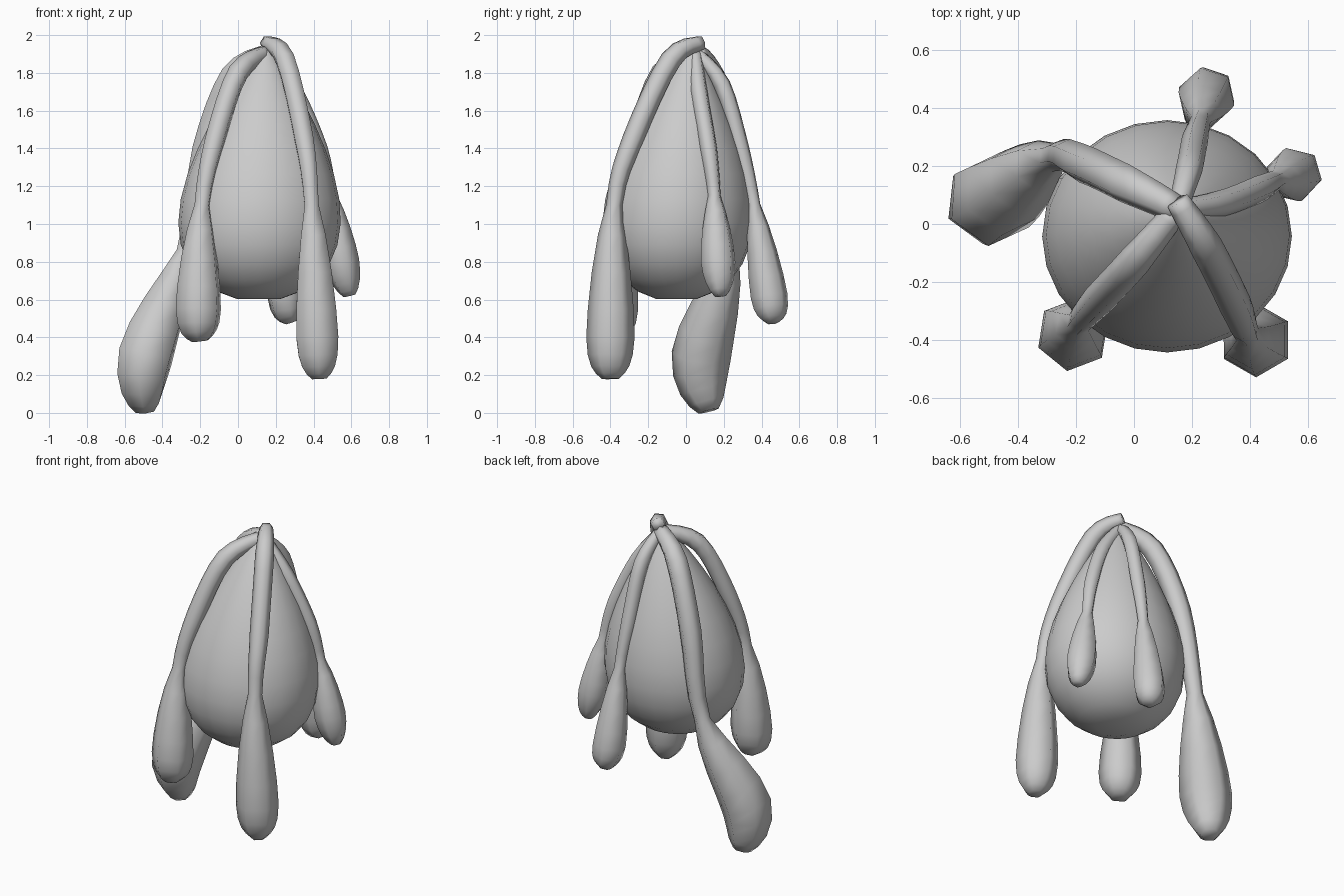
import bpy, bmesh, math
from mathutils import Vector, geometry

cube = bpy.data.objects.get("Cube")
if cube:
    bpy.data.objects.remove(cube)

grey = bpy.data.materials.new("plain_grey")
grey.use_nodes = True
colour = (0.6, 0.6, 0.6, 1)
grey.diffuse_color = colour
grey.node_tree.nodes["Principled BSDF"].inputs["Base Color"].default_value = colour


def ring(centre, across, normal, sides):
    """Closed polygon around a centre, spanned by two half-axes."""
    turns = [math.tau * i / sides for i in range(sides)]
    return [centre + across * math.cos(t) + normal * math.sin(t) for t in turns]


def loft(name, rings):
    """Skin a list of equal-sided rings and cap both ends."""
    bm = bmesh.new()
    loops = [[bm.verts.new(point) for point in points] for points in rings]
    for lower, upper in zip(loops, loops[1:]):
        for i in range(len(lower)):
            bm.faces.new((lower[i - 1], lower[i], upper[i], upper[i - 1]))
    bm.faces.new(loops[0])
    bm.faces.new(loops[-1])
    bmesh.ops.recalc_face_normals(bm, faces=bm.faces)
    for face in bm.faces:
        face.smooth = True
    mesh = bpy.data.meshes.new(name)
    bm.to_mesh(mesh)
    bm.free()
    mesh.materials.append(grey)
    bpy.context.collection.objects.link(bpy.data.objects.new(name, mesh))


def egg_ring(t):
    """Body cross-section at height fraction t, leaning towards the crown."""
    centre = Vector((0.11, -0.05, 0.59)) + Vector((0.04 * t * t, 0.08 * t * t, 1.35 * t))
    radius = math.sin(math.pi * t ** 0.6) ** 0.8
    return ring(centre, Vector((0.43 * radius, 0, 0)), Vector((0, 0.4 * radius, 0)), 24)


def tentacle(name, arm, bulb, crown, *keys, steps=4):
    """Tube through crown, shoulder, chest, waist, bulb and tip points."""
    points = [Vector(key) for key in (crown, *keys)]
    last = len(points) - 1
    waist = 0.75 * arm
    handles = [(points[min(i + 1, last)] - points[max(i - 1, 0)]) / 6
               for i in range(last + 1)]
    path, radii = [], []
    for i in range(last):
        curve = geometry.interpolate_bezier(
            points[i], points[i] + handles[i],
            points[i + 1] - handles[i + 1], points[i + 1], steps + 1)
        for k in range(steps if i < last - 1 else steps + 1):
            u = k / steps
            path.append(curve[k])
            if i == 0:                    # thin start at the crown
                radii.append(arm * (0.7 + 0.3 * u))
            elif i < last - 3:            # upper arm
                radii.append(arm)
            elif i == last - 3:           # narrowing to the waist
                radii.append(arm + (waist - arm) * u)
            elif i == last - 2:           # swelling into the bulb
                radii.append(waist + (bulb - waist) * math.sin(u * math.pi / 2))
            else:                         # tapered tip
                radii.append(bulb * (1 - 0.65 * u ** 1.6))
    out = points[-1] - points[0]
    side = Vector((-out.y, out.x, 0))
    rings = []
    for k, (point, radius) in enumerate(zip(path, radii)):
        along = path[min(k + 1, len(path) - 1)] - path[max(k - 1, 0)]
        along.normalize()
        across = (side - along * side.dot(along)).normalized()
        rings.append(ring(point, across * radius, along.cross(across) * radius, 6))
    loft(name, rings)


# Egg-shaped body, with rings closer together near both ends
ring_count = 16
loft("body", [egg_ring(0.5 - 0.5 * math.cos(math.pi * i / ring_count))
              for i in range(1, ring_count)])

# Five hanging tentacles that share one crown; the front left one lies on top
crown = Vector((0.15, 0.05, 1.91))
tentacle("front_left_tentacle", 0.057, 0.128, crown + Vector((0, 0.03, 0.05)),
         (0.25, -0.08, 1.87), (0.35, -0.28, 1.45), (0.39, -0.38, 1.1),
         (0.42, -0.4, 0.4), (0.43, -0.4, 0.18))
tentacle("front_right_tentacle", 0.057, 0.128, crown,
         (0, -0.13, 1.8), (-0.12, -0.26, 1.45), (-0.19, -0.34, 1.1),
         (-0.21, -0.38, 0.55), (-0.2, -0.38, 0.38))
tentacle("back_right_tentacle", 0.067, 0.158, crown,
         (-0.03, 0.14, 1.79), (-0.18, 0.21, 1.4), (-0.28, 0.23, 0.85),
         (-0.49, 0.08, 0.3), (-0.49, 0.12, 0.01))
tentacle("back_tentacle", 0.046, 0.1, crown,
         (0.19, 0.19, 1.74), (0.21, 0.29, 1.4), (0.23, 0.36, 1.1),
         (0.25, 0.44, 0.62), (0.28, 0.46, 0.48))
tentacle("back_left_tentacle", 0.046, 0.095, crown,
         (0.3, 0.07, 1.7), (0.43, 0.12, 1.4), (0.49, 0.15, 1.15),
         (0.55, 0.17, 0.8), (0.59, 0.18, 0.62))
